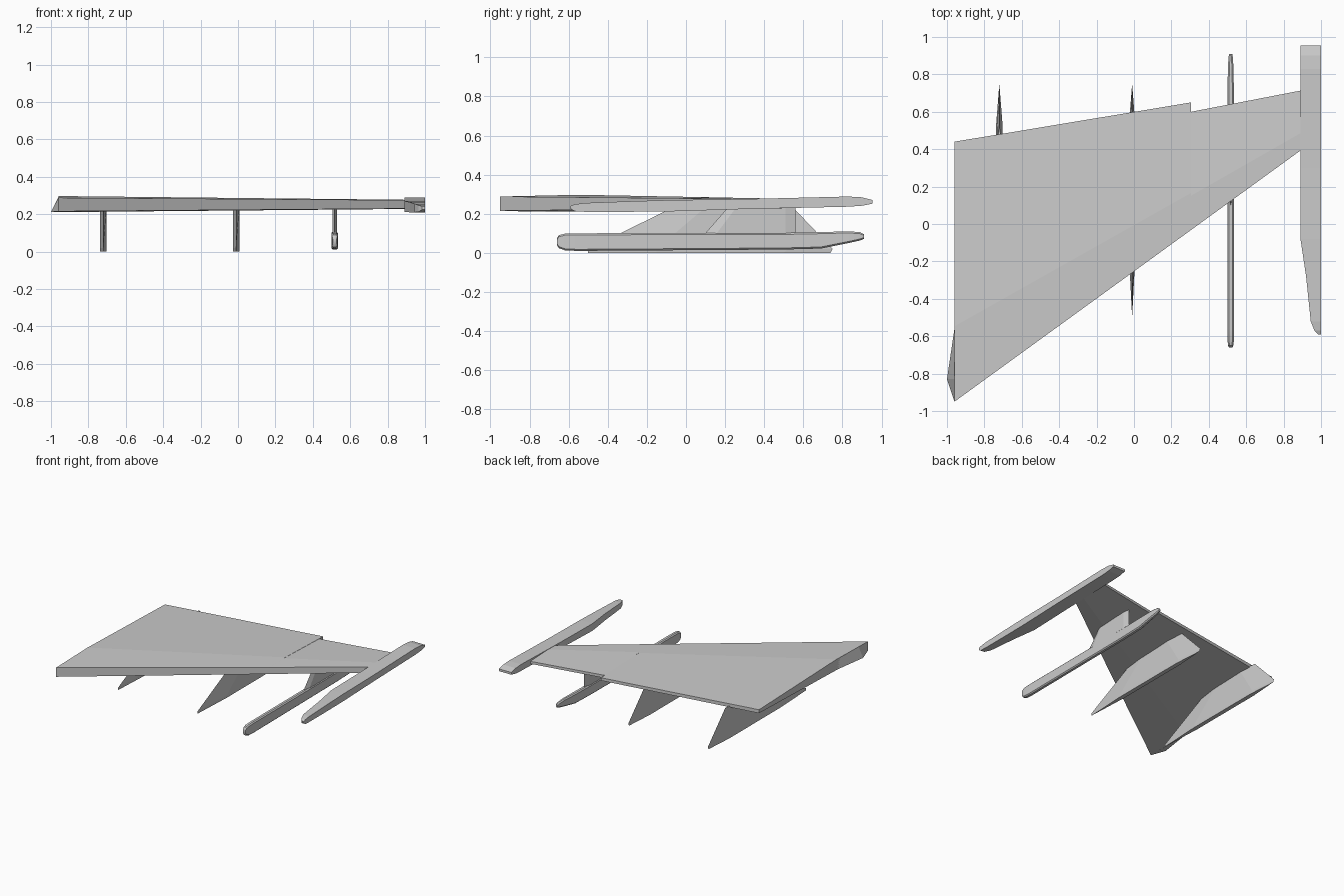
import bpy, bmesh

cube = bpy.data.objects.get("Cube")
if cube:
    bpy.data.objects.remove(cube, do_unlink=True)

grey = bpy.data.materials.new("light_grey")
grey.use_nodes = True
grey.diffuse_color = (0.6, 0.6, 0.6, 1)
grey.node_tree.nodes["Principled BSDF"].inputs["Base Color"].default_value = grey.diffuse_color


def loft(name, rings, smooth=0.0):
    """Skin a row of equally sized closed rings and cap both ends."""
    bm = bmesh.new()
    rows = [[bm.verts.new(p) for p in ring] for ring in rings]
    for a, b in zip(rows, rows[1:]):
        for i in range(len(a)):
            j = (i + 1) % len(a)
            bm.faces.new((a[i], a[j], b[j], b[i]))
    bm.faces.new(rows[0])
    bm.faces.new(rows[-1])
    bmesh.ops.remove_doubles(bm, verts=bm.verts, dist=0.0001)
    bmesh.ops.recalc_face_normals(bm, faces=bm.faces)
    mesh = bpy.data.meshes.new(name)
    bm.to_mesh(mesh)
    bm.free()
    mesh.materials.append(grey)
    obj = bpy.data.objects.new(name, mesh)
    bpy.context.collection.objects.link(obj)
    if smooth:
        bpy.ops.object.select_all(action="DESELECT")
        obj.select_set(True)
        bpy.context.view_layer.objects.active = obj
        bpy.ops.object.shade_smooth_by_angle(angle=smooth)
    return obj


def box_ring(y, x0, x1, z0, z1, cut=0.0):
    """Rectangle across y with its corners cut off."""
    c = min(cut, (x1 - x0) * 0.4, (z1 - z0) * 0.4)
    if not c:
        return [(x0, y, z0), (x1, y, z0), (x1, y, z1), (x0, y, z1)]
    return [(x0 + c, y, z0), (x1 - c, y, z0), (x1, y, z0 + c), (x1, y, z1 - c),
            (x1 - c, y, z1), (x0 + c, y, z1), (x0, y, z1 - c), (x0, y, z0 + c)]


# Swept wing: blunt leading edge, crest, thin trailing edge with a step
def wing_ring(x, front, back):
    t = (x + 0.96) / 1.86
    crest = front + (back - front) * 0.29

    def mix(a, b):
        return a + (b - a) * t
    return [(x, front, mix(0.215, 0.23)), (x, front, mix(0.288, 0.275)),
            (x, crest, mix(0.297, 0.277)), (x, back, mix(0.268, 0.268)),
            (x, back, mix(0.24, 0.248)), (x, crest, mix(0.211, 0.228))]


def leading(x):
    return -0.95 + (x + 0.96) * 1.35 / 1.86


loft("wing", [wing_ring(-0.96, leading(-0.96), 0.44),
              wing_ring(0.305, leading(0.305), 0.65),
              wing_ring(0.306, leading(0.306), 0.60),
              wing_ring(0.90, leading(0.90), 0.715)])

# Wedge that flares out of the lower root
loft("root_flare", [
    [(-0.96, -0.95, 0.215), (-0.96, -0.95, 0.288), (-0.96, -0.95, 0.215)],
    [(-0.96, -0.83, 0.213), (-0.96, -0.83, 0.29), (-1.0, -0.83, 0.212)],
    [(-0.96, -0.56, 0.211), (-0.96, -0.56, 0.296), (-0.96, -0.56, 0.211)]])

# Tip pod: flat outer side, tapered nose
tip = [(-0.59, 0.985, 0.225, 0.24), (-0.57, 0.965, 0.213, 0.248),
       (-0.52, 0.945, 0.21, 0.255), (-0.28, 0.92, 0.21, 0.264),
       (-0.08, 0.89, 0.212, 0.27), (0.3, 0.89, 0.224, 0.275),
       (0.83, 0.89, 0.236, 0.288), (0.9, 0.89, 0.241, 0.284),
       (0.955, 0.89, 0.252, 0.27)]
loft("tip_pod", [box_ring(y, x, 1.0, a, b) for y, x, a, b in tip])

# Long slim pod slung below the outer wing
POD_X = 0.517
pod = [(-0.66, 0.010, 0.04, 0.075), (-0.65, 0.014, 0.024, 0.09),
       (-0.62, 0.0175, 0.013, 0.098), (-0.56, 0.0175, 0.01, 0.1),
       (0.5, 0.0175, 0.017, 0.102), (0.69, 0.0175, 0.022, 0.106),
       (0.83, 0.015, 0.05, 0.11), (0.89, 0.012, 0.063, 0.106),
       (0.91, 0.008, 0.072, 0.095)]
loft("slung_pod", [box_ring(y, POD_X - w, POD_X + w, a, b, 0.008)
                   for y, w, a, b in pod], 0.6)


# Blades with a pointed nose and tail; each level is (z, y stations, half width)
def blade(name, x, levels):
    rings = []
    for z, (nose, fore, aft, tail), w in levels:
        rings.append([(x, nose, z), (x + w, fore, z), (x + w, aft, z),
                      (x, tail, z), (x - w, aft, z), (x - w, fore, z)])
    return loft(name, rings)


blade("pod_pylon", POD_X, [(0.09, (0.09, 0.15, 0.51, 0.56), 0.012),
                           (0.25, (0.23, 0.27, 0.51, 0.56), 0.012)])

for name, x in (("inner_fin", -0.72), ("middle_fin", -0.01)):
    blade(name, x, [(0.0, (-0.5, -0.15, 0.5, 0.74), 0.017),
                    (0.02, (-0.5, -0.15, 0.52, 0.75), 0.018),
                    (0.25, (-0.03, 0.12, 0.38, 0.53), 0.018)])
